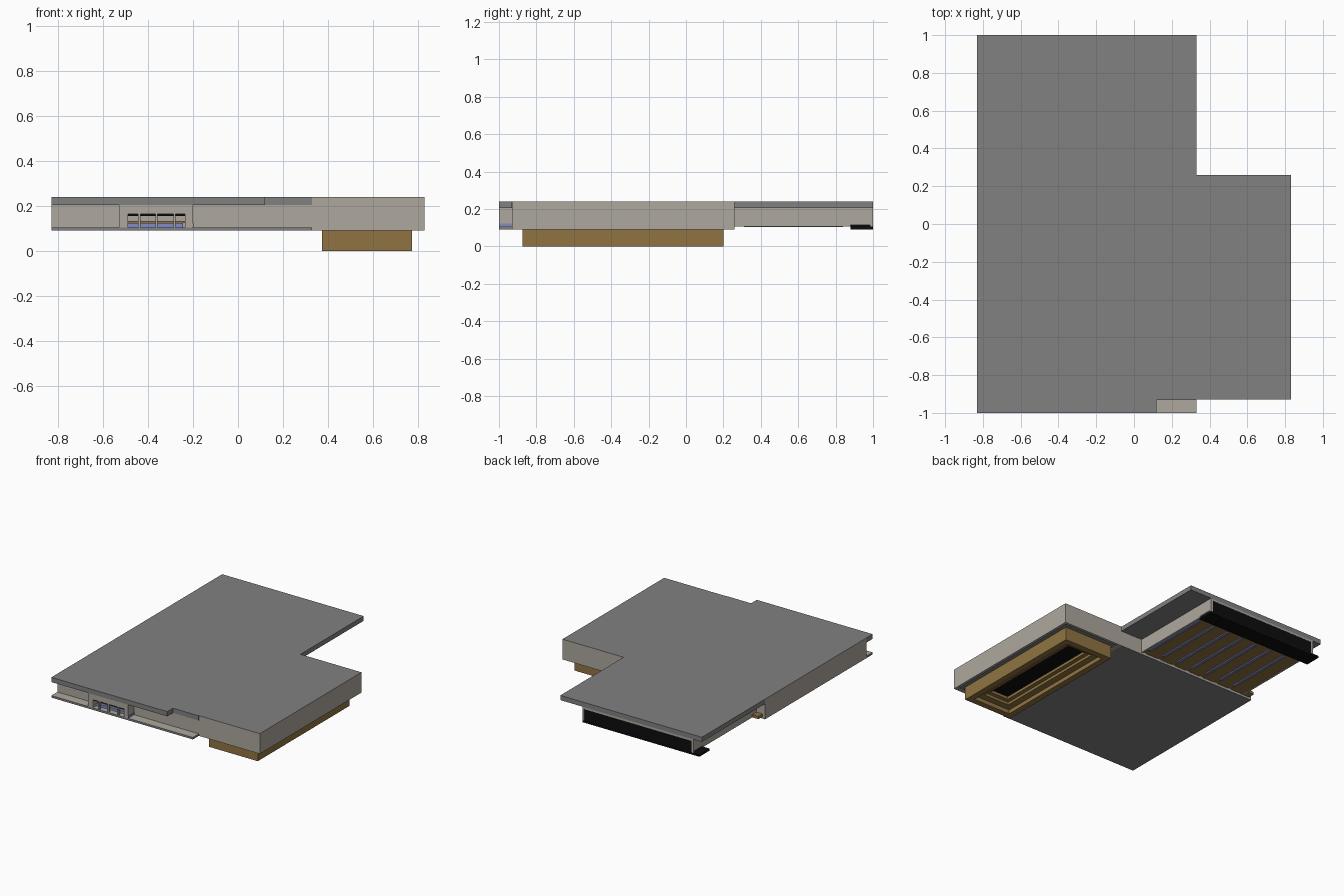
import bpy, bmesh

if "Cube" in bpy.data.objects:
    bpy.data.objects.remove(bpy.data.objects["Cube"])


def material(name, r, g, b):
    m = bpy.data.materials.new(name)
    m.use_nodes = True
    m.diffuse_color = (r, g, b, 1)
    bsdf = next(n for n in m.node_tree.nodes if n.type == "BSDF_PRINCIPLED")
    bsdf.inputs["Base Color"].default_value = (r, g, b, 1)
    return m


GREY = material("slab grey", 0.22, 0.22, 0.22)
BEIGE = material("wall beige", 0.42, 0.39, 0.34)
BROWN = material("timber brown", 0.28, 0.175, 0.055)
BLUE = material("seat blue", 0.22, 0.26, 0.58)
BLACK = material("black", 0.004, 0.004, 0.004)


def box(name, x, y, z, side, top=None, bottom=None):
    """Box from (min, max) ranges, with optional other colours above and below."""
    mesh = bpy.data.meshes.new(name)
    bm = bmesh.new()
    bmesh.ops.create_cube(bm, size=1)
    for v in bm.verts:
        v.co = [r[0] if c < 0 else r[1] for c, r in zip(v.co, (x, y, z))]
    bm.normal_update()
    for m in (side, top or side, bottom or side):
        mesh.materials.append(m)
    for f in bm.faces:
        f.material_index = 1 if f.normal.z > 0.5 else 2 if f.normal.z < -0.5 else 0
    bm.to_mesh(mesh)
    bm.free()
    ob = bpy.data.objects.new(name, mesh)
    bpy.context.collection.objects.link(ob)
    return ob


def frame(name, x, y, z, t, mat):
    """Open rectangular ring of wall thickness t."""
    for i, xs in enumerate(((x[0], x[0] + t), (x[1] - t, x[1]))):
        box(f"{name}_side_{i}", xs, y, z, mat)
    for i, ys in enumerate(((y[0], y[0] + t), (y[1] - t, y[1]))):
        box(f"{name}_end_{i}", (x[0] + t, x[1] - t), ys, z, mat)


WEST, MID, EAST = -0.83, 0.33, 0.83
FRONT, WALL, REAR, BACK = -1.0, -0.93, 0.26, 1.0
ROOF, FLOOR = (0.205, 0.24), (0.09, 0.105)

# Main storey: beige walls, grey roof and underside
box("main_storey", (WEST, MID), (WALL, REAR), (0.09, 0.24), BEIGE, GREY, GREY)
box("east_wing", (MID, EAST), (WALL, REAR), (0.098, 0.24), BEIGE, GREY, GREY)
frame("wing_wall_base", (MID, EAST), (WALL, REAR), (0.09, 0.098), 0.02, BEIGE)

# Projecting front slabs and the rear roof
box("front_roof", (WEST, 0.12), (FRONT, WALL), ROOF, GREY)
box("front_roof_edge", (0.12, MID), (WALL - 0.003, WALL), ROOF, GREY)
box("front_terrace", (WEST, MID), (FRONT, WALL), FLOOR, GREY, BEIGE)
box("rear_roof", (WEST, MID), (REAR, BACK), ROOF, GREY)

# Front bay with a band of windows
bay_y = (FRONT, WALL)
box("bay_head", (-0.53, -0.2), bay_y, (0.165, 0.205), BEIGE)
box("bay_left_pier", (-0.235, -0.2), bay_y, (0.105, 0.165), BEIGE)
box("bay_right_pier", (-0.53, -0.49), bay_y, (0.105, 0.165), BEIGE)
for i, x in enumerate((-0.44, -0.363, -0.283)):
    box(f"window_mullion_{i}", (x - 0.005, x + 0.005), (FRONT, -0.985), (0.105, 0.165), BEIGE)
box("window_blind", (-0.49, -0.235), (-0.99, -0.985), (0.156, 0.165), BLACK)
box("window_seat", (-0.49, -0.245), (-0.96, WALL), (0.105, 0.124), BLUE)
box("window_seat_back", (-0.49, -0.235), (-0.94, WALL), (0.124, 0.132), BROWN)
box("bay_side_strip", (-0.2, -0.197), bay_y, (0.108, 0.122), BLUE)

# Rear hall with a black end screen
HALL_X = (-0.76, 0.15)
box("hall_walls", HALL_X, (REAR, 0.985), (0.115, 0.205), BEIGE)
for i, x in enumerate(((-0.76, -0.745), (0.135, 0.15))):
    box(f"hall_end_wall_{i}", x, (0.985, BACK), (0.105, 0.205), BEIGE)
    box(f"hall_wall_base_{i}", x, (REAR, 0.88), (0.105, 0.115), BEIGE)
box("hall_lintel", (-0.745, 0.135), (0.985, BACK), (0.19, 0.205), BEIGE)
box("end_screen", (-0.745, 0.135), (0.985, 0.998), (0.105, 0.19), BLACK)
box("stage_base", (-0.81, 0.15), (0.88, BACK), FLOOR, BLACK)
box("stage_floor", (-0.745, 0.135), (0.88, 0.985), (0.105, 0.115), BLACK)

# Timber hall floor in long boards, with blue seat rows below the joints
rows = 7
pitch = (0.135 + 0.745) / rows
for i in range(rows):
    x = -0.745 + i * pitch
    box(f"hall_board_{i}", (x, x + pitch - 0.03), (REAR, 0.88), (0.107, 0.117), BROWN)
    box(f"hall_joint_{i}", (x + pitch - 0.03, x + pitch), (REAR, 0.88), (0.112, 0.117), BROWN)
    box(f"seat_row_{i}", (x + pitch - 0.024, x + pitch - 0.006), (0.31, 0.84), (0.104, 0.112), BLUE)
box("hall_side_step", (-0.81, -0.76), (REAR, 0.31), (0.105, 0.125), BROWN)

# Hollow timber tank below the wing
TANK_X, TANK_Y = (0.375, 0.775), (-0.875, 0.2)
frame("tank_wall", TANK_X, TANK_Y, (0, 0.098), 0.045, BROWN)
frame("tank_step", (0.42, 0.73), (-0.83, 0.155), (0.03, 0.098), 0.05, BROWN)
frame("tank_inner_step", (0.47, 0.68), (-0.78, 0.105), (0.05, 0.098), 0.03, BROWN)
box("tank_floor", (0.5, 0.65), (-0.75, 0.075), (0.07, 0.098), BLACK)
